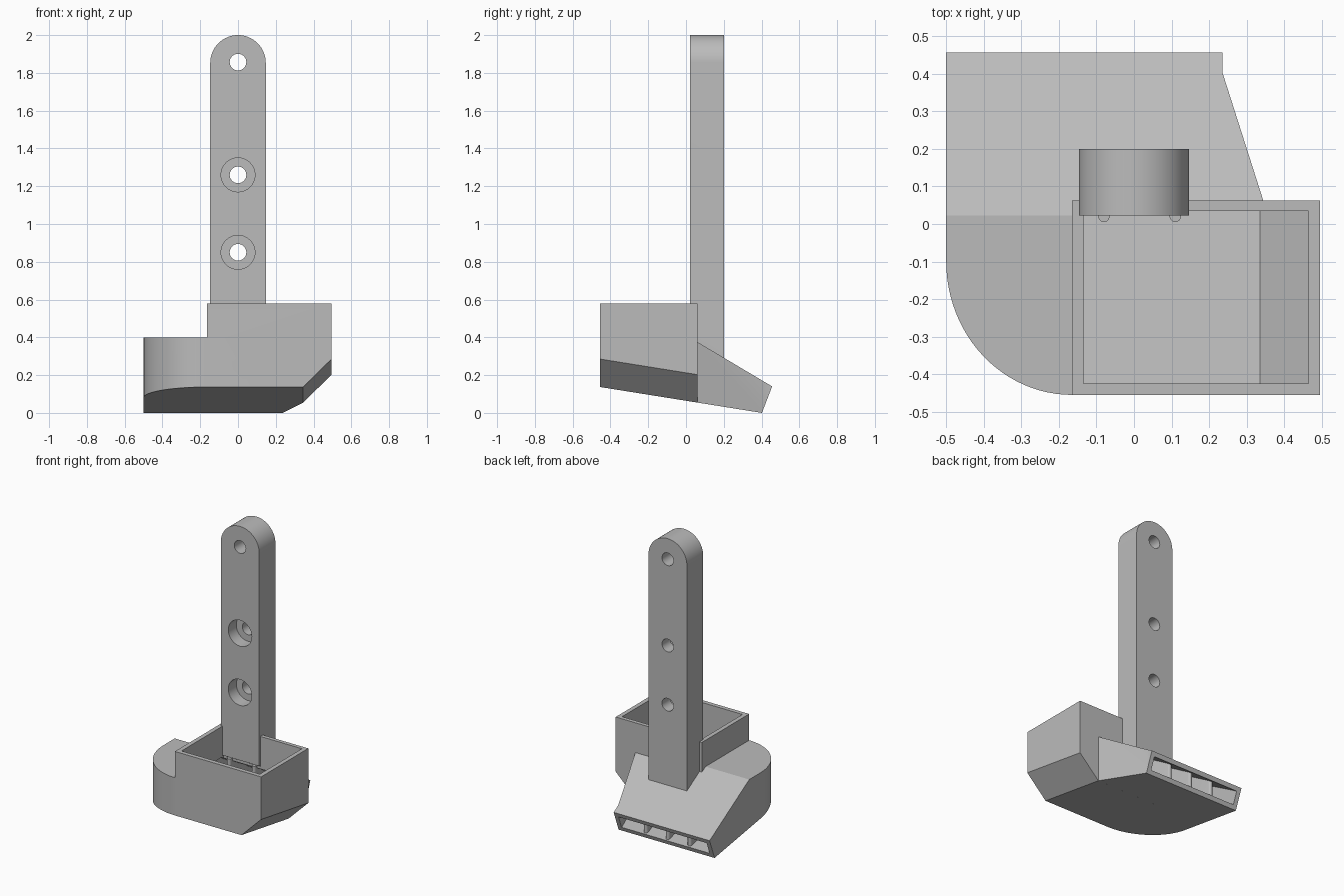
import bpy, bmesh, math
from mathutils import Vector

cube = bpy.data.objects.get("Cube")
if cube:
    bpy.data.objects.remove(cube)

grey = bpy.data.materials.new("plain_grey")
grey.use_nodes = True
COLOR = (0.5, 0.5, 0.5, 1)
grey.diffuse_color = COLOR
grey.node_tree.nodes["Principled BSDF"].inputs["Base Color"].default_value = COLOR


def loft(name, a, b):
    """Closed solid between two matching point loops."""
    bm = bmesh.new()
    va, vb = [bm.verts.new(p) for p in a], [bm.verts.new(p) for p in b]
    n = len(va)
    bm.faces.new(va)
    bm.faces.new(vb[::-1])
    for i in range(n):
        j = (i + 1) % n
        bm.faces.new((va[j], va[i], vb[i], vb[j]))
    bmesh.ops.recalc_face_normals(bm, faces=bm.faces)
    mesh = bpy.data.meshes.new(name)
    bm.to_mesh(mesh)
    bm.free()
    mesh.materials.append(grey)
    obj = bpy.data.objects.new(name, mesh)
    bpy.context.collection.objects.link(obj)
    return obj


def prism(name, outline, axis, lo, hi):
    """Extrude a 2D outline along one axis."""
    def place(h):
        pts = [list(p) for p in outline]
        for p in pts:
            p.insert("XYZ".index(axis), h)
        return pts
    return loft(name, place(lo), place(hi))


def combine(obj, tool, operation):
    """Apply a boolean and drop the tool object."""
    mod = obj.modifiers.new("bool", "BOOLEAN")
    mod.operation, mod.object, mod.solver = operation, tool, "EXACT"
    bpy.context.view_layer.update()
    result = bpy.data.meshes.new_from_object(
        obj.evaluated_get(bpy.context.evaluated_depsgraph_get()))
    obj.modifiers.clear()
    obj.data = result
    bpy.data.objects.remove(tool)


def arc(cx, cz, rx, rz, start, end, steps):
    angles = [start + (end - start) * i / steps for i in range(steps + 1)]
    return [(cx + rx * math.cos(t), cz + rz * math.sin(t)) for t in angles]


def floor_z(y):
    return 0.137 - 0.16 * (y + 0.455)


def roof_z(y):
    return 0.375 - 0.595 * (y - 0.06)


def duct(name, t, side):
    """Plan outline, inset by t, trimmed by a side profile."""
    plan = arc(-0.165, -0.1, 0.335 - t, 0.355 - t, math.pi, 1.5 * math.pi, 24)
    plan += [(0.345 - t, t - 0.455), (0.345 - t, 0.06), (0.235 - t, 0.405),
             (0.235 - t, 0.7), (t - 0.5, 0.7)]
    obj = prism(name, plan, "Z", -0.3, 0.6)
    combine(obj, prism("trim", side, "X", -0.8, 0.8), "INTERSECT")
    return obj


def hopper(name, t, top, y0, y1):
    """Open box with a sloping floor and one chamfered lower edge."""
    def section(y):
        z = floor_z(y) + t
        left, right, toe = t - 0.165, 0.495 - t, 0.345 - t / 3
        return [(left, y, top), (right, y, top), (right, y, z + 0.148 - t / 2),
                (toe, y, z), (left, y, z)]
    return loft(name, section(y0), section(y1))


# Outer shell: swept duct plus square hopper
outer_side = [(-0.455, floor_z(-0.455)), (0.402, 0), (0.456, 0.14),
              (0.022, 0.398), (-0.455, 0.398)]
shell = duct("duct_and_hopper", 0, outer_side)
combine(shell, hopper("hopper", 0, 0.58, -0.455, 0.062), "UNION")

# Hollow inside, open at the hopper top and the rear outlet
T = 0.03
inner_side = [(-0.5, floor_z(-0.5) + T), (0.6, floor_z(0.6) + T),
              (0.6, roof_z(0.6) - 0.034), (0.013, 0.368), (-0.5, 0.368)]
cavity = duct("cavity", T, inner_side)
combine(cavity, hopper("hopper_cavity", T, 0.7, T - 0.455, 0.035), "UNION")
combine(shell, cavity, "DIFFERENCE")

# Rounded guide vanes fanning towards the outlet
vane_side = [(-0.1, floor_z(-0.1) + T / 2), (0.5, floor_z(0.5) + T / 2),
             (0.5, roof_z(0.5) - 0.017), (0.03, 0.376), (-0.1, 0.376)]
vanes = []
for i in range(3):
    start = Vector((0.11 - 0.19 * i, 0.02))
    end = Vector((0.035 - 0.168 * i, 0.385))
    d = end - start
    a = math.atan2(d.y, d.x)
    half = math.pi / 2
    outline = arc(end.x, end.y, 0.015, 0.015, a - half, a + half, 8)
    outline += arc(start.x, start.y, 0.015, 0.015, a + half, a + 3 * half, 8)
    vane = prism("guide_vane_%d" % (i + 1), outline, "Z", -0.2, 0.6)
    combine(vane, prism("trim", vane_side, "X", -0.8, 0.8), "INTERSECT")
    vanes.append(vane)

# Upright mounting bracket with a round top, its foot following the duct roof
R = 0.147
post = [(-R, 0.2), (R, 0.2)] + arc(0, 2 - R, R, R, 0, math.pi, 32)
bracket = prism("mounting_bracket", post, "Y", 0.022, 0.2)
foot = [(0, 0.38), (0.022, 0.38), (0.3, roof_z(0.3) - 0.015), (0.3, 2.2), (0, 2.2)]
combine(bracket, prism("trim", foot, "X", -0.5, 0.5), "INTERSECT")


def bore(z, radius, y0, y1):
    ring = arc(0, z, radius, radius, 0, 2 * math.pi, 32)[:-1]
    combine(bracket, prism("bore", ring, "Y", y0, y1), "DIFFERENCE")


# Screw holes, the lower two counterbored from the front
for z in (1.857, 1.26, 0.85):
    bore(z, 0.044, -0.1, 0.4)
for z in (1.26, 0.85):
    bore(z, 0.09, -0.1, 0.11)

# Smooth the curves, keep the edges crisp
bpy.ops.object.select_all(action="DESELECT")
for obj in [shell, bracket] + vanes:
    obj.select_set(True)
bpy.context.view_layer.objects.active = shell
bpy.ops.object.shade_smooth_by_angle(angle=math.radians(30))
